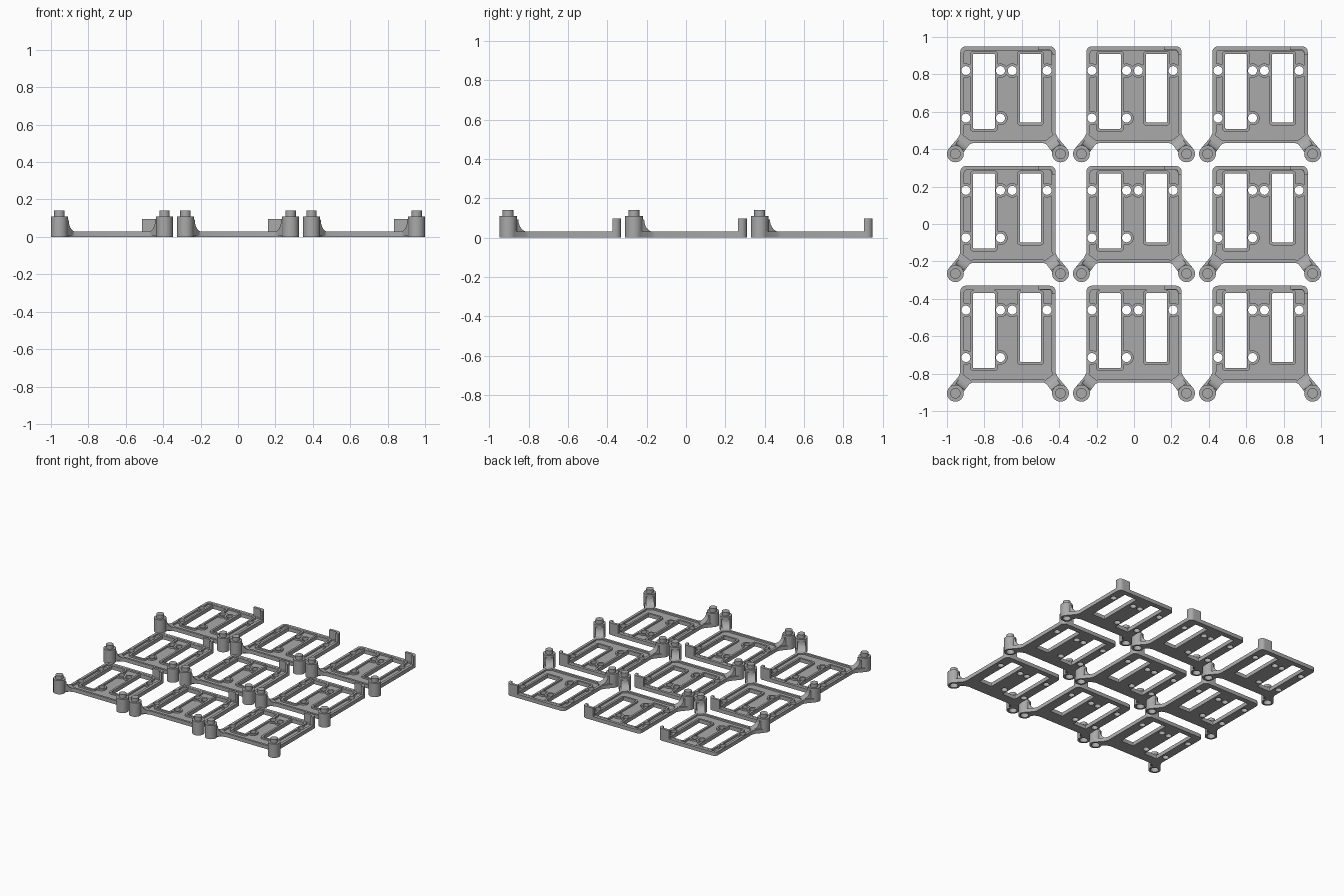
import bpy, bmesh, math
from mathutils import Vector

if "Cube" in bpy.data.objects:
    bpy.data.objects.remove(bpy.data.objects["Cube"])

grey = bpy.data.materials.new("grey_plastic")
grey.diffuse_color = (0.40, 0.40, 0.40, 1)
grey.use_nodes = True
grey.node_tree.nodes["Principled BSDF"].inputs["Base Color"].default_value = grey.diffuse_color
scene = bpy.context.scene.collection
T = 0.03        # rim height
FLOOR = 0.017   # recessed floor height


def prism(name, pts, z0, z1):
    """Extrude a closed xy outline between two heights."""
    bm = bmesh.new()
    face = bm.faces.new([bm.verts.new((x, y, z0)) for x, y in pts])
    up = bmesh.ops.extrude_face_region(bm, geom=[face])["geom"]
    for v in up:
        if isinstance(v, bmesh.types.BMVert):
            v.co.z = z1
    bmesh.ops.recalc_face_normals(bm, faces=bm.faces)
    me = bpy.data.meshes.new(name)
    bm.to_mesh(me)
    bm.free()
    me.materials.append(grey)
    ob = bpy.data.objects.new(name, me)
    scene.objects.link(ob)
    return ob


def arc(cx, cy, r, a0, a1, n):
    return [(cx + r * math.cos(math.radians(a0 + (a1 - a0) * i / n)),
             cy + r * math.sin(math.radians(a0 + (a1 - a0) * i / n))) for i in range(n + 1)]


def circle(cx, cy, r, n=32):
    return arc(cx, cy, r, 0, 360, n)[:-1]


def rect(x0, x1, y0, y1, r):
    return (arc(x1 - r, y1 - r, r, 0, 90, 5) + arc(x0 + r, y1 - r, r, 90, 180, 5)
            + arc(x0 + r, y0 + r, r, 180, 270, 5) + arc(x1 - r, y0 + r, r, 270, 360, 5))


def boolean(ob, tools, op):
    """Apply booleans one by one and discard the tools."""
    for tool in tools:
        mod = ob.modifiers.new("bool", "BOOLEAN")
        mod.object, mod.operation, mod.solver = tool, op, "EXACT"
        bpy.context.view_layer.update()
        me = bpy.data.meshes.new_from_object(
            ob.evaluated_get(bpy.context.evaluated_depsgraph_get()))
        ob.modifiers.clear()
        ob.data = me
        bpy.data.objects.remove(tool)


HOLES = [(-0.225, 0.18), (-0.04, 0.18), (0.023, 0.18), (0.209, 0.18),
         (-0.225, -0.074), (-0.04, -0.074)]
WINDOWS = [(-0.187, -0.07, -0.131, 0.27), (0.064, 0.177, -0.098, 0.27)]
PX, PY, PR = 0.281, -0.265, 0.045       # post position and radius


def mirrored(left):
    """Outline from its left half, ordered top to bottom."""
    return left + [(-x, y) for x, y in reversed(left)]


# plate with corner arms
left = arc(-0.225, 0.28, 0.03, 90, 180, 6) + [
    (-0.255, -0.155), (-0.266, -0.178), (-0.312, -0.232), (-0.281, -0.265),
    (-0.246, -0.250), (-0.225, -0.222), (-0.19, -0.208)]
plate = prism("plate", mirrored(left), 0, T)

# recess, leaving rims round the windows and bosses round the holes
inner = arc(-0.22, 0.274, 0.014, 90, 180, 4) + [
    (-0.234, -0.15), (-0.255, -0.19), (-0.235, -0.205), (-0.19, -0.191)]
recess = prism("recess", mirrored(inner), FLOOR, T + 0.02)
g = 0.016
boolean(recess, [prism("window_rim", rect(a - g, b + g, c - g, d + g, 0.02), 0, 0.1)
                 for a, b, c, d in WINDOWS], "DIFFERENCE")
boolean(recess, [prism("hole_rim", circle(x, y, 0.038), 0, 0.1) for x, y in HOLES], "DIFFERENCE")
boolean(plate, [recess], "DIFFERENCE")

# tall lip wrapping the back right corner
lip = (arc(0.225, 0.28, 0.03, 0, 90, 6) + [(0.16, 0.31), (0.16, 0.29)]
       + arc(0.221, 0.276, 0.014, 90, 0, 5) + [(0.235, 0.265), (0.255, 0.265)])
boolean(plate, [prism("lip", lip, 0.005, 0.097)], "UNION")

# stacking posts, curved webs and pins
for s in (-1, 1):
    parts = [prism("post", circle(s * PX, PY, PR), 0, 0.11)]
    prof = [(0.0, 0.008), (0.0, 0.092), (0.04, 0.092)]
    prof += [(0.105 + x, 0.09 + y) for x, y in arc(0, 0, 0.062, 180, 270, 7)] + [(0.105, 0.008)]
    web = prism("web", prof, -0.03, 0.03)
    along = Vector((-s * 0.6, 0.8, 0))
    side = along.cross(Vector((0, 0, 1)))
    for v in web.data.vertices:
        u, h, w = v.co
        v.co = Vector((s * PX, PY, h)) + along * u + side * w
    bm = bmesh.new()
    bm.from_mesh(web.data)
    bmesh.ops.recalc_face_normals(bm, faces=bm.faces)
    bm.to_mesh(web.data)
    bm.free()
    boolean(plate, parts + [web, prism("pin", circle(s * PX, PY, 0.028), 0.1, 0.14)], "UNION")

# through holes, windows and hollow post undersides
cuts = [prism("window", rect(a, b, c, d, 0.006), -0.1, 0.2) for a, b, c, d in WINDOWS]
cuts += [prism("hole", circle(x, y, 0.024, 24), -0.1, 0.2) for x, y in HOLES]
cuts += [prism("socket", circle(s * PX, PY, 0.03), -0.1, 0.04) for s in (-1, 1)]
boolean(plate, cuts, "DIFFERENCE")

plate.data.materials.clear()
plate.data.materials.append(grey)
for p in plate.data.polygons:
    p.material_index = 0
bpy.context.view_layer.objects.active = plate
plate.select_set(True)
bpy.ops.object.shade_smooth_by_angle(angle=math.radians(30))

# three by three grid of identical trays
plate.name = "tray_1"
for i in range(9):
    ob = plate if i == 0 else plate.copy()
    if i:
        ob.name = f"tray_{i + 1}"
        scene.objects.link(ob)
    ob.location = ((i % 3 - 1) * 0.674, (i // 3 - 1) * 0.64, 0)
